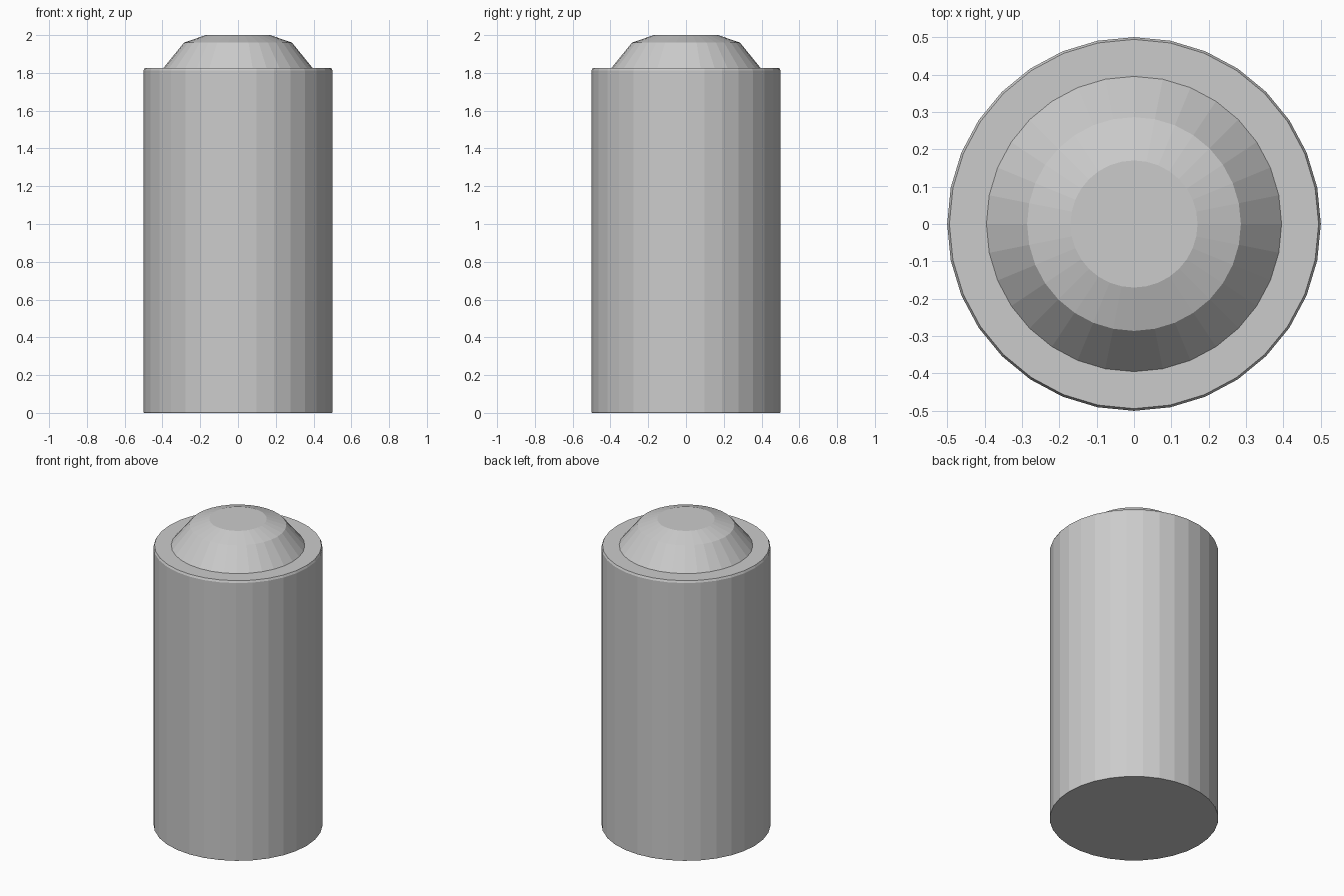
import bpy, bmesh
from math import cos, sin, tau

if "Cube" in bpy.data.objects:
    bpy.data.objects.remove(bpy.data.objects["Cube"])

SIDES = 32


def lathe(name, profile):
    """Revolve (radius, z) points around z, capping both ends, flat faces."""
    bm = bmesh.new()
    rings = [[bm.verts.new((r * cos(tau * i / SIDES), r * sin(tau * i / SIDES), z))
              for i in range(SIDES)] for r, z in profile]
    for low, high in zip(rings, rings[1:]):
        for i in range(SIDES):
            j = (i + 1) % SIDES
            bm.faces.new((low[i], low[j], high[j], high[i]))
    bm.faces.new(rings[0][::-1])
    bm.faces.new(rings[-1])
    mesh = bpy.data.meshes.new(name)
    bm.to_mesh(mesh)
    bm.free()
    obj = bpy.data.objects.new(name, mesh)
    bpy.context.collection.objects.link(obj)
    return obj


# One closed skin: body with a finely chamfered rim, flat shoulder, faceted domed cap
lathe("capped_cylinder", [
    (0.498, 0.0), (0.5, 0.004), (0.5, 1.813), (0.494, 1.826),
    (0.395, 1.826), (0.286, 1.96), (0.17, 2.0),
])
